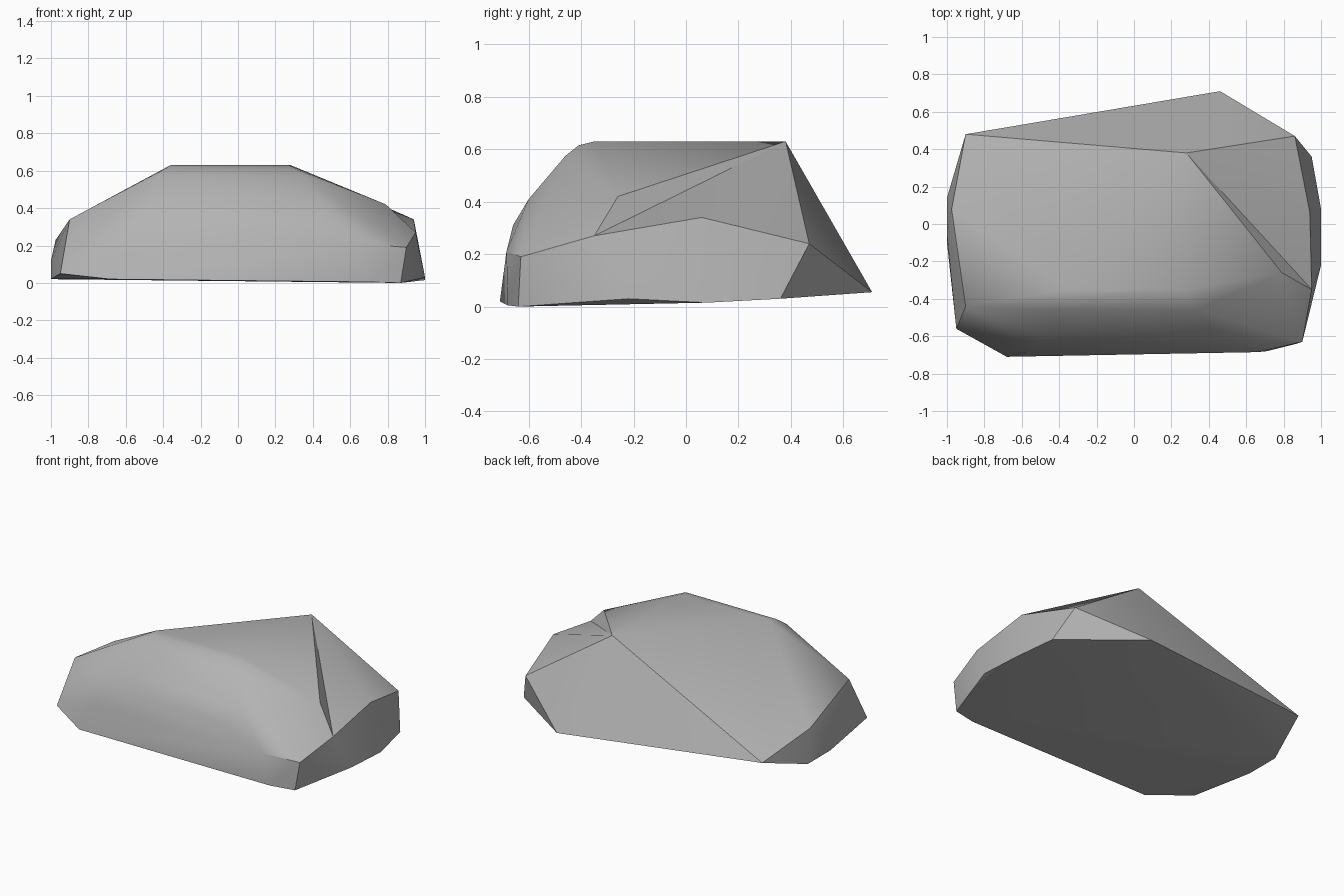
import bpy
import bmesh
import math
from mathutils import Vector

cube = bpy.data.objects.get("Cube")
if cube:
    bpy.data.objects.remove(cube, do_unlink=True)

# Landmarks around the overhanging crease
PEAK = (0.28, 0.38, 0.63)
CREST = (0.79, -0.26, 0.42)
CORNER = (0.95, -0.35, 0.27)
SHOULDER = (0.94, 0.06, 0.34)

# Footprint outline
base = [(0.87, -0.64, 0.0), (1.0, -0.22, 0.03), (1.0, 0.08, 0.015),
        (0.95, 0.36, 0.03), (0.46, 0.71, 0.055), (-0.9, 0.48, 0.13),
        (-1.0, 0.14, 0.02), (-1.0, -0.1, 0.02), (-0.95, -0.56, 0.05),
        (-0.68, -0.71, 0.02), (0.71, -0.68, 0.005)]
# Upper rim of the side bands
rim = [(0.86, 0.47, 0.24), (0.9, -0.63, 0.19), (-0.9, -0.44, 0.34),
       (-0.975, 0.08, 0.23), (-1.0, -0.05, 0.12)]
# Rounded front: depth, height, left end, right end
front_rows = [(-0.35, 0.63, -0.36, 0.27), (-0.41, 0.615, -0.38, 0.29),
              (-0.46, 0.575, -0.42, 0.34), (-0.6, 0.41, -0.47, 0.45),
              (-0.66, 0.31, -0.52, 0.35), (-0.685, 0.21, -0.58, 0.66)]

points = base + rim + [PEAK, CREST, CORNER, SHOULDER]
for y, z, left, right in front_rows:
    points += [(left, y, z), (right, y, z)]

# Stone hull
bm = bmesh.new()
for p in points:
    bm.verts.new(p)
hull = bmesh.ops.convex_hull(bm, input=bm.verts[:])
loose = [v for v in bm.verts if not v.link_faces]
bmesh.ops.delete(bm, geom=loose, context='VERTS')


def vert_at(co):
    return min(bm.verts, key=lambda v: (v.co - Vector(co)).length)


# Turn the edge beside the crest inward to form the crease
edge = bm.edges.get((vert_at(CREST), vert_at(SHOULDER)))
if edge and len(edge.link_faces) == 2:
    ends = {v for f in edge.link_faces for v in f.verts}
    if vert_at(PEAK) in ends and vert_at(CORNER) in ends:
        bmesh.utils.edge_rotate(edge, True)
bmesh.ops.recalc_face_normals(bm, faces=bm.faces[:])

mesh = bpy.data.meshes.new("stone")
bm.to_mesh(mesh)
bm.free()
stone = bpy.data.objects.new("stone", mesh)
bpy.context.collection.objects.link(stone)

# Plain grey material
grey = bpy.data.materials.new("stone grey")
grey.use_nodes = True
colour = (0.45, 0.45, 0.45, 1.0)
grey.diffuse_color = colour
grey.node_tree.nodes["Principled BSDF"].inputs["Base Color"].default_value = colour
mesh.materials.append(grey)

# Soft front, crisp outer edges
bpy.ops.object.select_all(action='DESELECT')
stone.select_set(True)
bpy.context.view_layer.objects.active = stone
bpy.ops.object.shade_smooth_by_angle(angle=math.radians(30))
